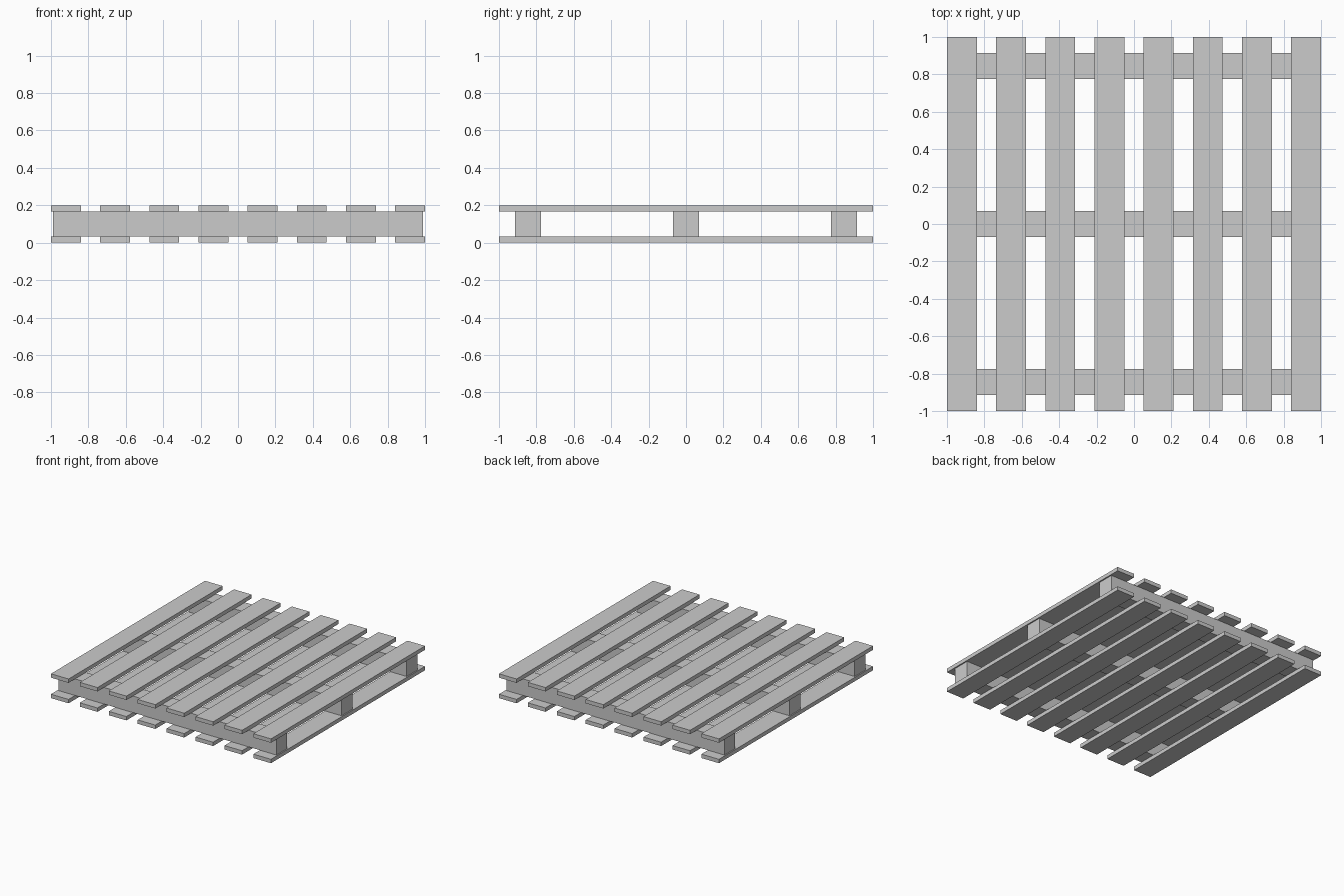
import bpy

if "Cube" in bpy.data.objects:
    bpy.data.objects.remove(bpy.data.objects["Cube"])


def box(name, centre, size):
    """Axis-aligned board given by its centre and full dimensions."""
    bpy.ops.mesh.primitive_cube_add(size=1, location=centre)
    obj = bpy.context.object
    obj.name = name
    obj.scale = size
    bpy.ops.object.transform_apply(location=False, rotation=False, scale=True)
    return obj


HEIGHT = 0.2
BOARD_T = 0.032
BOARD_W = 0.16
COUNT = 8

# Top and bottom decks: evenly spaced boards running front to back
pitch = (2 - BOARD_W) / (COUNT - 1)
for deck, z in (("bottom", BOARD_T / 2), ("top", HEIGHT - BOARD_T / 2)):
    for i in range(COUNT):
        x = -1 + BOARD_W / 2 + i * pitch
        box(f"{deck}_slat_{i + 1}", (x, 0, z), (BOARD_W, 2, BOARD_T))

# Three stringers running across between the decks
for name, y in (("front", -0.845), ("middle", 0), ("back", 0.845)):
    box(f"{name}_stringer", (0, y, HEIGHT / 2), (1.98, 0.14, HEIGHT - 2 * BOARD_T))
